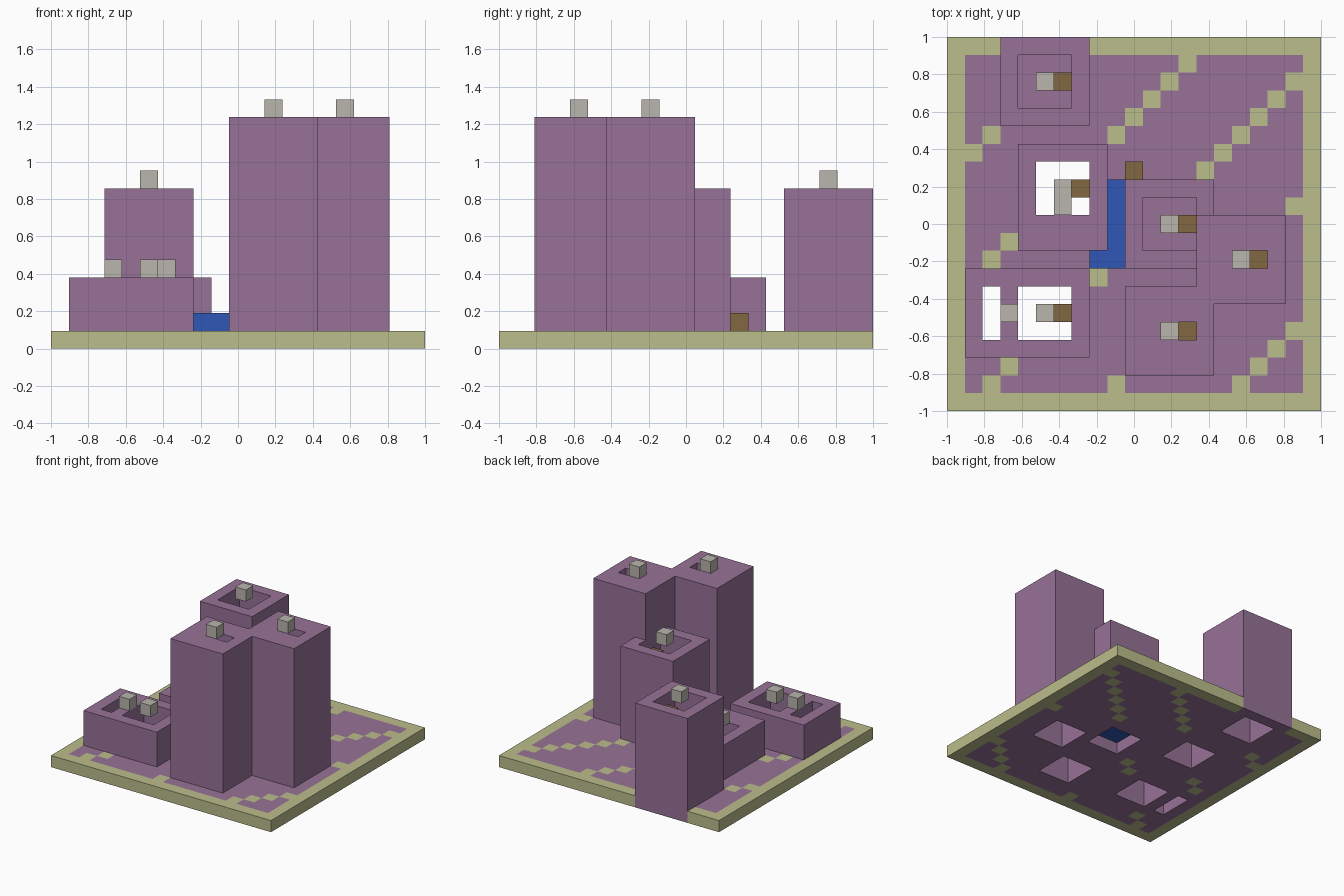
import bpy, bmesh
from mathutils import Vector

cube = bpy.data.objects.get("Cube")
if cube:
    bpy.data.objects.remove(cube, do_unlink=True)

N = 21                # blocks along each side of the plot
S = 2 / N             # block size


def material(name, rgb):
    m = bpy.data.materials.new(name)
    m.use_nodes = True
    m.diffuse_color = (*rgb, 1)
    m.node_tree.nodes["Principled BSDF"].inputs["Base Color"].default_value = (*rgb, 1)
    return m


MATS = {
    "khaki": material("khaki_stone", (0.50, 0.51, 0.26)),
    "purple": material("purple_brick", (0.31, 0.17, 0.31)),
    "grey": material("grey_lamp", (0.49, 0.465, 0.42)),
    "brown": material("brown_wood", (0.22, 0.135, 0.052)),
    "blue": material("blue_water", (0.03, 0.092, 0.46)),
}

grid = {}             # block position -> (part name, colour)


def put(part, colour, xs, ys, zs):
    for x in xs:
        for y in ys:
            for z in zs:
                grid[x, y, z] = (part, colour)


def clear(xs, ys, zs):
    for x in xs:
        for y in ys:
            for z in zs:
                grid.pop((x, y, z), None)


def house(part, x, y, height):
    """Hollow square tower with storey floors, a hatch, a crate and a lamp."""
    outer_x, outer_y = range(x, x + 5), range(y, y + 5)
    inner_x, inner_y = range(x + 1, x + 4), range(y + 1, y + 4)
    cx, cy = x + 2, y + 2
    put(part, "purple", outer_x, outer_y, range(height))
    clear(inner_x, inner_y, range(height))
    for floor in range(6, height, 6):
        put(part, "purple", inner_x, inner_y, [floor])
        clear([cx, cx + 1], [cy], [floor])
    crate_level = 7 if height > 7 else 1
    put(part + "_crate", "brown", [cx + 1], [cy], [crate_level])
    put(part + "_lamp", "grey", [cx], [cy], [height])


# Ground slab: khaki rim, purple paving crossed by diagonal stepping stones
for i in range(N):
    for j in range(N):
        rim = i in (0, N - 1) or j in (0, N - 1)
        stone = (i - j) % 7 == 1
        put("ground_slab", "khaki" if rim or stone else "purple", [i], [j], [0])

# Buildings; the low ones are pairs that overlap
house("front_low_house_a", 1, 3, 4)
house("front_low_house_b", 3, 3, 4)
house("middle_low_house_a", 4, 9, 4)
house("middle_low_house_b", 4, 10, 4)
house("back_house", 3, 16, 9)
house("centre_house", 10, 8, 9)
house("front_tower", 10, 2, 13)
house("side_tower", 14, 6, 13)

# Water channel, indoor pool and a loose crate
put("water_channel", "blue", [9], range(8, 13), [1])
put("water_channel", "blue", [8], [8], [1])
put("indoor_pool", "blue", range(11, 14), range(9, 12), [1])
put("yard_crate", "brown", [10], [13], [1])

SIDES = [Vector(v) for v in
         ((1, 0, 0), (-1, 0, 0), (0, 1, 0), (0, -1, 0), (0, 0, 1), (0, 0, -1))]


def build(part):
    """Make one object from the exposed block faces of a part."""
    blocks = {p: c for p, (name, c) in grid.items() if name == part}
    colours = sorted(set(blocks.values()))
    bm = bmesh.new()
    for p, colour in blocks.items():
        centre = Vector(p) + Vector((0.5, 0.5, 0.5))
        for n in SIDES:
            if tuple(int(a + b) for a, b in zip(p, n)) in grid:
                continue
            u = Vector((n.y, n.z, n.x))
            w = n.cross(u)
            corners = [centre + (n + u * a + w * b) / 2
                       for a, b in ((-1, -1), (1, -1), (1, 1), (-1, 1))]
            face = bm.faces.new([bm.verts.new((c.x * S - 1, c.y * S - 1, c.z * S))
                                 for c in corners])
            face.material_index = colours.index(colour)
    bmesh.ops.remove_doubles(bm, verts=bm.verts[:], dist=S / 100)
    mesh = bpy.data.meshes.new(part)
    bm.to_mesh(mesh)
    bm.free()
    for c in colours:
        mesh.materials.append(MATS[c])
    bpy.context.collection.objects.link(bpy.data.objects.new(part, mesh))


for part in sorted({name for name, _ in grid.values()}):
    build(part)
